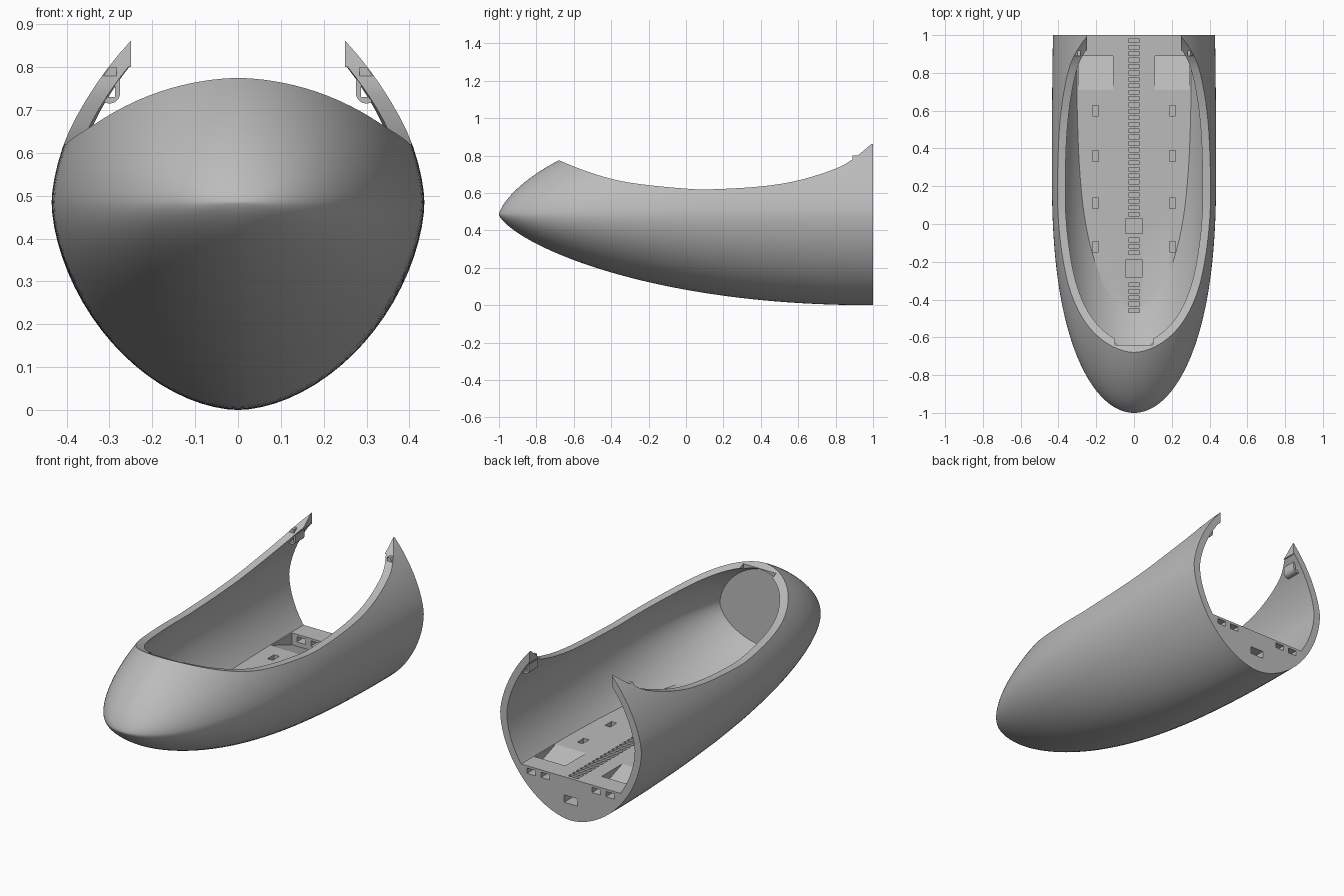
import bpy, bmesh, math
from mathutils import Vector

cube = bpy.data.objects.get("Cube")
if cube:
    bpy.data.objects.remove(cube, do_unlink=True)

grey = bpy.data.materials.new("plain grey")
grey.use_nodes = True
COLOUR = (0.5, 0.5, 0.5, 1)
grey.diffuse_color = COLOUR
grey.node_tree.nodes["Principled BSDF"].inputs["Base Color"].default_value = COLOUR

MID, FLOOR, WALL = 0.485, 0.23, 0.04


def finish(name, bm):
    bmesh.ops.recalc_face_normals(bm, faces=bm.faces)
    me = bpy.data.meshes.new(name)
    bm.to_mesh(me)
    bm.free()
    me.materials.append(grey)
    ob = bpy.data.objects.new(name, me)
    bpy.context.collection.objects.link(ob)
    return ob


def tail(y):
    """Distance from the back end, as a share of the length."""
    return max(0, (1 - y) / 2)


def swell(y, power):
    return max(0, 1 - tail(y) ** power) ** 0.7


def sizes(y):
    """Half width, height above and depth below the widest line."""
    if y < 0.3:
        w = 0.435 * math.sqrt(max(0, 1 - ((0.3 - y) / 1.3) ** 2.5))
    else:
        w = 0.435 - 0.006 * ((y - 0.3) / 0.7) ** 2
    return w, 0.53 * swell(y, 3.14), MID * swell(y, 2.1)


def loft(name, ys, inset=0, n=80):
    bm = bmesh.new()
    rings = []
    for y in ys:
        w, h, d = (v - inset for v in sizes(y))
        upper = 1.6 + 0.2 * tail(y)
        ring = []
        for i in range(n):
            a = math.tau * i / n
            c, s = math.cos(a), math.sin(a)
            e, r = (2 / upper, h) if s > 0 else (2 / 1.8, d)
            x = math.copysign(w * abs(c) ** e, c)
            z = MID + math.copysign(r * abs(s) ** e, s)
            ring.append(bm.verts.new((x, y, z)))
        rings.append(ring)
    for a, b in zip(rings, rings[1:]):
        for i in range(n):
            j = (i + 1) % n
            bm.faces.new((a[i], a[j], b[j], b[i]))
    bm.faces.new(rings[0])
    bm.faces.new(rings[-1])
    return finish(name, bm)


def prism(name, points, axis, lo, hi):
    """Extrude a profile along x (points are y, z) or along y (points are x, z)."""
    bm = bmesh.new()
    place = (lambda p, t: (t, *p)) if axis == "x" else (lambda p, t: (p[0], t, p[1]))
    a = [bm.verts.new(place(p, lo)) for p in points]
    b = [bm.verts.new(place(p, hi)) for p in points]
    bm.faces.new(a)
    bm.faces.new(b)
    for i in range(len(a)):
        j = (i + 1) % len(a)
        bm.faces.new((a[i], a[j], b[j], b[i]))
    return finish(name, bm)


def boxes(name, spans):
    bm = bmesh.new()
    for x0, x1, y0, y1, z0, z1 in spans:
        made = bmesh.ops.create_cube(bm, size=1)["verts"]
        bmesh.ops.scale(bm, verts=made, vec=(x1 - x0, y1 - y0, z1 - z0))
        bmesh.ops.translate(bm, verts=made,
                            vec=((x0 + x1) / 2, (y0 + y1) / 2, (z0 + z1) / 2))
    return finish(name, bm)


def cut(ob, cutter, keep=False):
    mod = ob.modifiers.new("cut", "BOOLEAN")
    mod.operation, mod.solver, mod.object = "DIFFERENCE", "EXACT", cutter
    bpy.context.view_layer.objects.active = ob
    bpy.ops.object.modifier_apply(modifier=mod.name)
    if not keep:
        bpy.data.objects.remove(cutter, do_unlink=True)


def smooth_curve(pts, steps=6):
    out = []
    for i in range(1, len(pts) - 2):
        p0, p1, p2, p3 = (Vector(p) for p in pts[i - 1:i + 3])
        for k in range(steps):
            t = k / steps
            out.append(tuple(0.5 * (2 * p1 + (p2 - p0) * t
                                    + (2 * p0 - 5 * p1 + 4 * p2 - p3) * t * t
                                    + (3 * p1 - p0 - 3 * p2 + p3) * t ** 3)))
    return out + [pts[-2]]


# Hull and its cavity, the cavity ending on a flat floor and a front bulkhead
hull = loft("hull", [-0.9998 + 1.9998 * (i / 60) ** 1.9 for i in range(61)])
cavity = loft("cavity", [-0.68 + 1.73 * i / 42 for i in range(43)], WALL)
cut(cavity, boxes("below_floor", [(-1, 1, -2, 2, -1, FLOOR)]))
cut(hull, cavity)

# Sweeping opening along the top, then the rear tips trimmed upright inside
rim = smooth_curve([(-0.76, 0.82), (-0.72, 0.797), (-0.68, 0.775), (-0.5, 0.705),
                    (-0.3, 0.655), (0, 0.623), (0.15, 0.62), (0.4, 0.635), (0.6, 0.667),
                    (0.8, 0.73), (0.9, 0.787), (1, 0.87), (1.05, 0.92), (1.1, 0.98)])
opening = prism("opening", rim + [(1.05, 1.4), (-0.72, 1.4)], "x", -1, 1)
cut(hull, opening, keep=True)
cut(hull, boxes("tip_trim", [(-0.25, 0.25, 0.8, 1.1, 0.75, 1.1)]))

# Front latch notch under the rim
cut(hull, boxes("notch", [(-0.1, 0.1, -0.64, -0.56, 0.735, 0.9)]))

# Toothed track, centre pits and side slots in the floor
spans = [(-0.045, 0.045, -0.05, 0.03, 0.17, 0.3), (-0.045, 0.045, -0.28, -0.19, 0.21, 0.3)]
for i in range(43):
    y = 0.97 - 0.034 * i
    if -0.07 < y < 0.05 or -0.3 < y < -0.17:
        continue
    bottom = max(FLOOR - 0.02, MID - sizes(y)[2] + 0.025)
    spans.append((-0.03, 0.03, y - 0.01, y + 0.01, bottom, bottom + 0.1))
for side in (-1, 1):
    for y in (0.6, 0.36, 0.11, -0.12):
        x = side * 0.205
        spans.append((x - 0.016, x + 0.016, y - 0.028, y + 0.028, 0.205, 0.26))
cut(hull, boxes("floor_slots", spans))

# Ramped recesses near the back of the floor
for side in (-1, 1):
    ramp = [(0.71, FLOOR), (0.71, 0.26), (0.89, 0.26), (0.89, 0.165)]
    cut(hull, prism("recess", ramp, "x", *sorted((side * 0.11, side * 0.295))))

# Sockets in the back face
sockets = [(-0.04, 0.04, 0.9, 1.1, 0.09, 0.13)]
for x in (-0.24, -0.155, 0.155, 0.24):
    sockets.append((x - 0.026, x + 0.026, 0.86, 1.1, 0.188, 0.217))
cut(hull, boxes("sockets", sockets))

# Gussets and perforated clips at the rear tips
parts = [hull]
for side, label in ((1, "left"), (-1, "right")):
    gusset = prism(label + "_gusset", [(side * x, z) for x, z in
                   ((0.25, 0.8), (0.25, 0.862), (0.295, 0.8))], "y", 0.9, 1)
    cut(gusset, opening, keep=True)
    outline = [(0.275, 0.772), (0.283, 0.772), (0.283, 0.8), (0.3, 0.8), (0.32, 0.772)]
    outline += [(0.3 + 0.025 * math.cos(a), 0.74 + 0.025 * math.sin(a))
                for a in (-math.pi * k / 10 for k in range(11))]
    clip = prism(label + "_clip", [(side * x, z) for x, z in outline], "y", 0.89, 0.97)
    lo, hi = sorted((side * 0.287, side * 0.313))
    cut(clip, boxes("clip_hole", [(lo, hi, 0.8, 1.1, 0.73, 0.755)]))
    parts += [gusset, clip]
bpy.data.objects.remove(opening, do_unlink=True)

# Smooth shading with sharp edges kept
bpy.ops.object.select_all(action="DESELECT")
for ob in parts:
    ob.select_set(True)
bpy.context.view_layer.objects.active = hull
bpy.ops.object.shade_smooth_by_angle(angle=math.radians(30))
